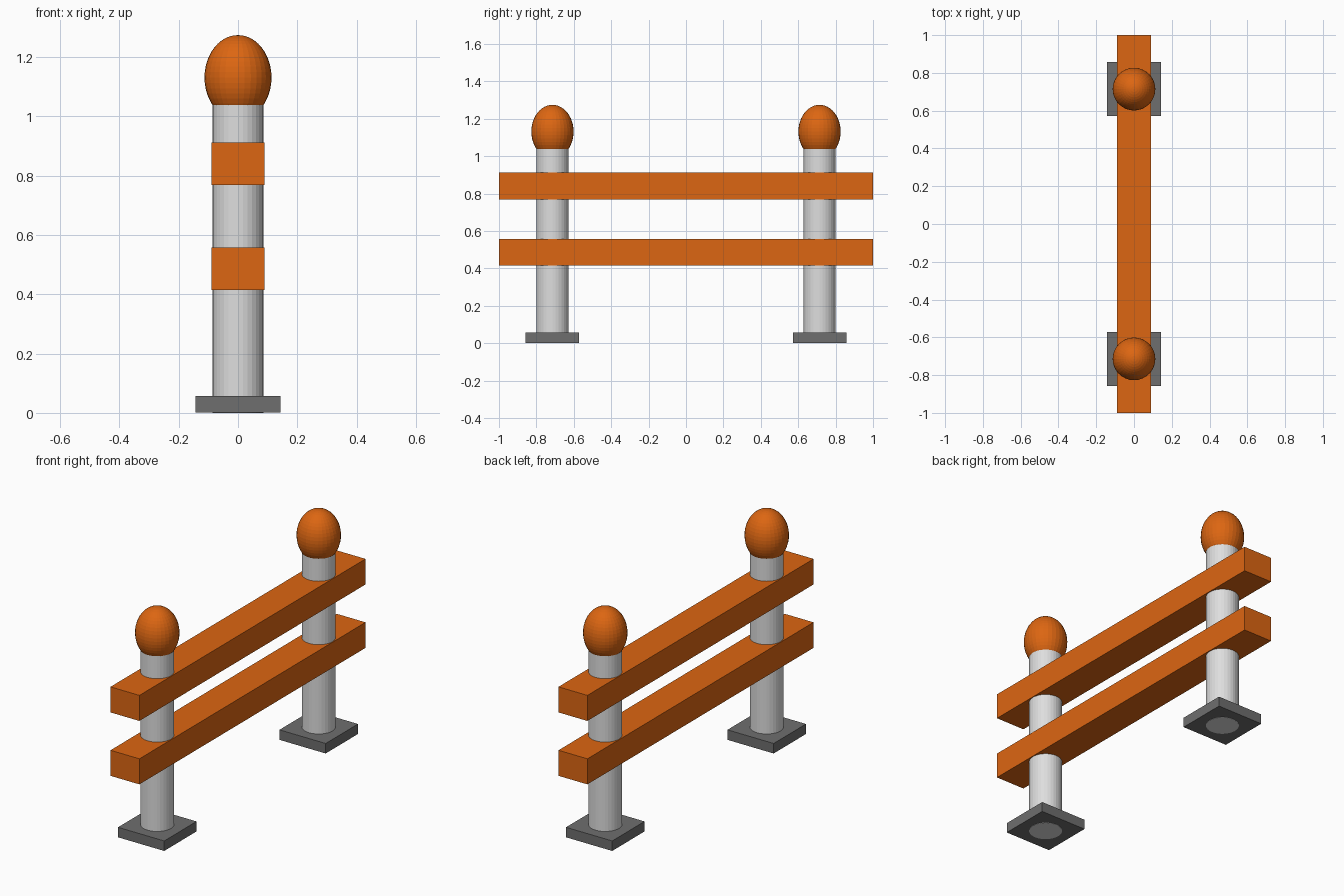
import bpy

if "Cube" in bpy.data.objects:
    bpy.data.objects.remove(bpy.data.objects["Cube"])


def material(name, rgb):
    m = bpy.data.materials.new(name)
    m.diffuse_color = (*rgb, 1.0)
    m.use_nodes = True
    m.node_tree.nodes["Principled BSDF"].inputs["Base Color"].default_value = m.diffuse_color
    return m


ORANGE = material("orange", (0.72, 0.133, 0.006))
LIGHT_GREY = material("light grey", (0.73, 0.73, 0.73))
DARK_GREY = material("dark grey", (0.156, 0.156, 0.156))


def finish(name, mat):
    ob = bpy.context.object
    ob.name = name
    ob.data.materials.append(mat)
    bpy.ops.object.transform_apply(location=False, rotation=False, scale=True)


def box(name, mat, y, z0, z1, half_x, half_y):
    bpy.ops.mesh.primitive_cube_add(size=2, location=(0, y, (z0 + z1) / 2))
    bpy.context.object.scale = (half_x, half_y, (z1 - z0) / 2)
    finish(name, mat)


# Two horizontal rails
box("lower_rail", ORANGE, 0, 0.414, 0.557, 0.0895, 1.0)
box("upper_rail", ORANGE, 0, 0.769, 0.912, 0.0895, 1.0)

for side, y in (("front", -0.714), ("back", 0.714)):
    # Square foot plate, a hair above the post's exposed underside
    box(side + "_foot_plate", DARK_GREY, y, 0.001, 0.057, 0.143, 0.143)

    # Round post running from the ground into the lamp
    bpy.ops.mesh.primitive_cylinder_add(vertices=32, radius=0.0855, depth=1.06,
                                        location=(0, y, 0.53))
    finish(side + "_post", LIGHT_GREY)

    # Egg-shaped lamp on top
    bpy.ops.mesh.primitive_uv_sphere_add(segments=32, ring_count=24, radius=1,
                                         location=(0, y, 1.131))
    bpy.context.object.scale = (0.113, 0.113, 0.143)
    finish(side + "_lamp", ORANGE)
